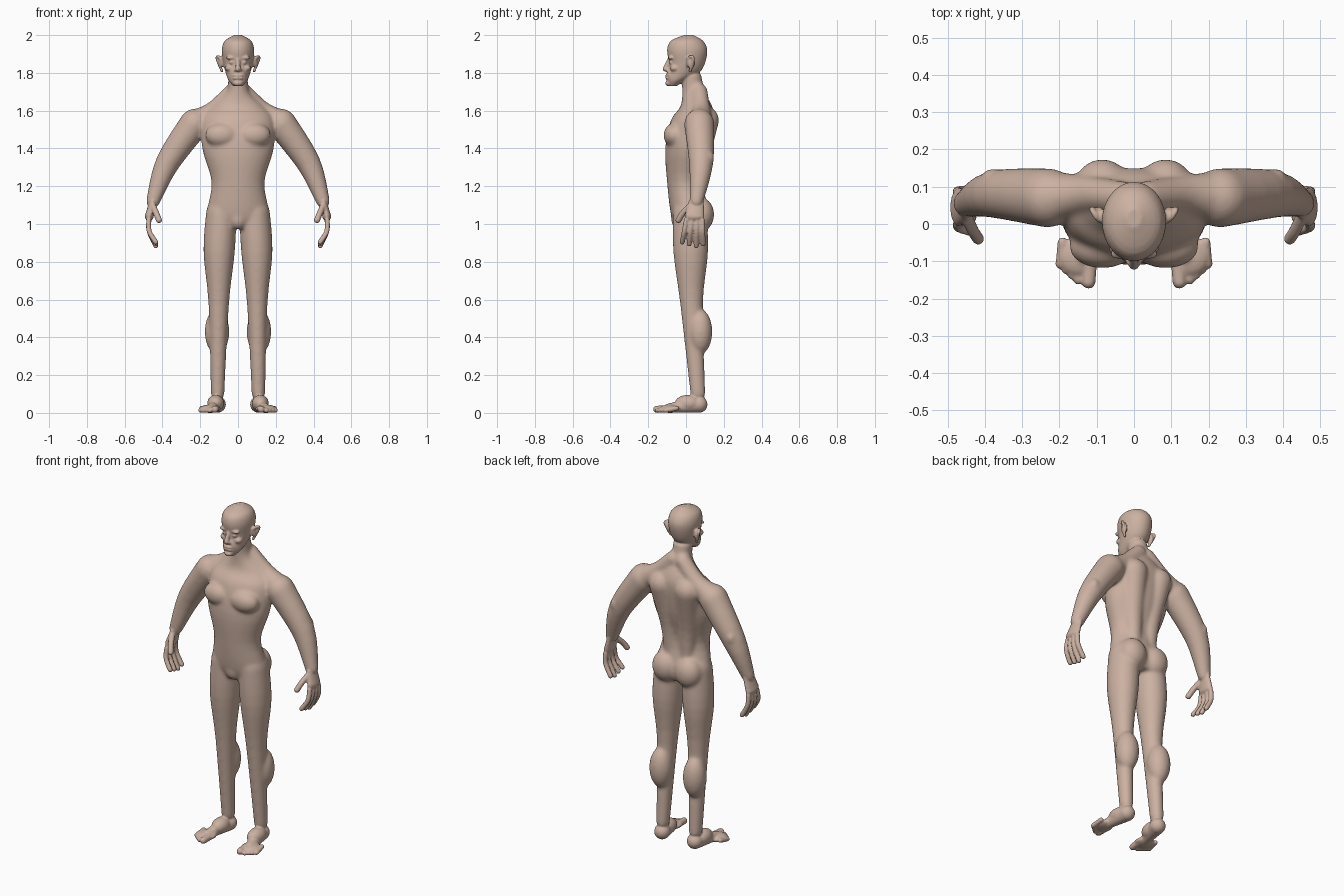
import bpy, bmesh
from math import cos, sin, pi
from mathutils import Matrix, Vector

if "Cube" in bpy.data.objects:
    bpy.data.objects.remove(bpy.data.objects["Cube"])

skin = bpy.data.materials.new("warm_skin")
skin.use_nodes = True
tone = (.6, .44, .36, 1)
skin.diffuse_color = tone
skin.node_tree.nodes["Principled BSDF"].inputs["Base Color"].default_value = tone

across, upward = Vector((1, 0, 0)), Vector((0, 0, 1))


def spline(rows, steps=4):
    """Catmull-Rom interpolation of whole section rows."""
    rows = [Vector(row) for row in rows]
    last = len(rows) - 1
    smooth = []
    for i in range(last):
        before, start, end, after = rows[max(i - 1, 0)], rows[i], rows[i + 1], rows[min(i + 2, last)]
        for k in range(steps):
            t = k / steps
            slope_in, slope_out = (end - before) / 2, (after - start) / 2
            hermite = start.lerp(end, t * t * (3 - 2 * t))
            smooth.append(hermite + slope_in * (t * (1 - t) ** 2) - slope_out * (t * t * (1 - t)))
    return smooth + [rows[last]]


def loft(bm, sections, side=1, level=None, sides=32):
    """Skin oval sections (x, y, z, radius across, radius the other way)."""
    sections = spline(sections)
    rings = []
    for i, section in enumerate(sections):
        ahead, behind = sections[min(i + 1, len(sections) - 1)], sections[max(i - 1, 0)]
        along = level or Vector((ahead - behind)[:3]).normalized()
        wide_axis = (across - along * across.dot(along)).normalized()
        deep_axis = wide_axis.cross(along)
        ring = []
        for k in range(sides):
            angle = 2 * pi * k / sides
            point = Vector(section[:3])
            point += wide_axis * (cos(angle) * section[3]) + deep_axis * (sin(angle) * section[4])
            ring.append(bm.verts.new((point.x * side, point.y, point.z)))
        rings.append(ring)
    for lower, upper in zip(rings, rings[1:]):
        for k in range(sides):
            following = (k + 1) % sides
            bm.faces.new((lower[k], lower[following], upper[following], upper[k]))
    bm.faces.new(rings[0])
    bm.faces.new(rings[-1])


def stack(bm, rows):
    """Level sections given as (height, half width, front, back)."""
    loft(bm, [(0, (front + back) / 2, height, half_width, (back - front) / 2)
              for height, half_width, front, back in rows], level=upward)


def ball(bm, centre, radii, side=1):
    x, y, z = centre
    place = Matrix.Translation((x * side, y, z)) @ Matrix.Diagonal((*radii, 1))
    bmesh.ops.create_uvsphere(bm, u_segments=20, v_segments=12, radius=1, matrix=place)


def tube(bm, joints, radii, side, wide=1):
    """Tapered limb through its joints, with rounded ends."""
    loft(bm, [(*joint, radius * wide, radius) for joint, radius in zip(joints, radii)], side)
    for joint, radius in ((joints[0], radii[0]), (joints[-1], radii[-1])):
        ball(bm, joint, (radius * wide, radius, min(radius, radius * wide)), side)


def rod(bm, joints, radius, side):
    tube(bm, joints, [radius] * len(joints), side)


def fuse(bm, name, voxel, passes):
    """Blend overlapping parts into one continuous smooth skin."""
    bmesh.ops.recalc_face_normals(bm, faces=bm.faces)
    mesh = bpy.data.meshes.new(name)
    bm.to_mesh(mesh)
    bm.free()
    obj = bpy.data.objects.new(name, mesh)
    bpy.context.collection.objects.link(obj)
    remesh = obj.modifiers.new("blend", "REMESH")
    remesh.mode = "VOXEL"
    remesh.voxel_size = voxel
    soften = obj.modifiers.new("soften", "SMOOTH")
    soften.factor = .5
    soften.iterations = passes
    graph = bpy.context.evaluated_depsgraph_get()
    blended = bpy.data.meshes.new_from_object(obj.evaluated_get(graph))
    obj.modifiers.clear()
    obj.data = blended
    bpy.data.meshes.remove(mesh)
    return obj


# Joints of the left side; the right side mirrors them
shoulder, elbow, wrist = (.23, .07, 1.53), (.375, .08, 1.32), (.45, .055, 1.12)
hip, thigh, knee, ankle = (.088, .02, 1.06), (.1, .025, .85), (.102, .03, .57), (.108, .063, .1)
heel, knuckles = (.108, .07, .045), (.47, .045, 1.04)

# Torso and neck
bm = bmesh.new()
stack(bm, [(1.8, .055, -.03, .08), (1.7, .06, -.02, .1), (1.62, .14, -.03, .14),
           (1.55, .19, -.08, .15), (1.4, .19, -.11, .13), (1.22, .14, -.1, .09),
           (1.05, .165, -.08, .12), (.98, .11, -.05, .1)])
ball(bm, (0, -.04, 1.03), (.05, .04, .06))

for side in (1, -1):
    # Chest, seat, back and neck muscles
    ball(bm, (.085, -.06, 1.47), (.09, .06, .065), side)
    ball(bm, (.075, .08, 1.05), (.08, .07, .09), side)
    tube(bm, [(.085, .1, 1.55), (.06, .06, 1.3), (.05, .06, 1.1)], [.075, .055, .04], side)
    tube(bm, [(.03, .07, 1.7), (.13, .08, 1.6), shoulder], [.045, .05, .075], side)
    # Arm with the point of the elbow
    tube(bm, [shoulder, elbow, wrist], [.08, .064, .037], side)
    ball(bm, (.385, .12, 1.35), (.025, .03, .035), side)
    # Leg with calf and kneecap
    tube(bm, [hip, thigh, knee, ankle], [.09, .092, .06, .04], side, wide=.9)
    ball(bm, (.111, .075, .43), (.066, .065, .12), side)
    ball(bm, (.102, 0, .58), (.035, .03, .04), side)

base = fuse(bm, "base", .008, 14)
bm = bmesh.new()
bm.from_mesh(base.data)
bpy.data.meshes.remove(base.data)

# Skull and jaw
stack(bm, [(1.73, .025, -.09, -.05), (1.76, .05, -.1, 0), (1.8, .065, -.1, .07),
           (1.85, .078, -.09, .1), (1.92, .086, -.1, .113), (1.97, .07, -.08, .09),
           (2, .02, -.01, .04)])

# Nose, lips and chin
tube(bm, [(0, -.09, 1.87), (0, -.11, 1.82)], [.01, .014], 1)
for lip_height in (1.787, 1.772):
    ball(bm, (0, -.094, lip_height), (.032, .016, .008))
ball(bm, (0, -.09, 1.745), (.026, .02, .016))

for side in (1, -1):
    # Brow, eye, cheek, nostril and mouth fold
    ball(bm, (.036, -.08, 1.88), (.028, .015, .01), side)
    ball(bm, (.033, -.077, 1.855), (.014, .014, .011), side)
    ball(bm, (.046, -.06, 1.825), (.022, .025, .018), side)
    ball(bm, (.014, -.1, 1.816), (.009, .01, .008), side)
    rod(bm, [(.02, -.094, 1.81), (.034, -.085, 1.785), (.028, -.083, 1.755)], .007, side)
    # Ear: rim around a thin bowl
    rod(bm, [(.08, .01, 1.84), (.095, .012, 1.88), (.113, .04, 1.88), (.085, .022, 1.81)], .008, side)
    ball(bm, (.093, .027, 1.855), (.012, .02, .035), side)
    # Hand: flat palm, four curled fingers and thumb
    tube(bm, [wrist, knuckles], [.04, .052], side, wide=.45)
    for i in range(4):
        root, tip = .002 + i * .028, i * .037 - .02
        low = .87 + .01 * abs(i - 2)
        rod(bm, [(.472, root, 1.02), (.47, (root + tip) / 2, .96), (.435, tip, low + .014)], .0135, side)
    rod(bm, [(.452, .025, 1.1), (.432, -.018, 1.055), (.418, -.04, 1.02)], .016, side)
    # Foot: sole, instep and forefoot
    tube(bm, [heel, (.14, -.09, .025)], [.044, .025], side)
    ball(bm, (.118, .01, .05), (.045, .07, .045), side)
    ball(bm, (.147, -.085, .022), (.056, .055, .022), side)
    # Toes, the big one first
    rod(bm, [(.118, -.1, .022), (.122, -.155, .019)], .019, side)
    for i in range(4):
        x, y = .15 + i * .016, i * .014 - .15
        rod(bm, [(x - .006, y + .06, .025), (x, y, .013)], .013, side)

# Final skin
body = fuse(bm, "body", .005, 4)
body.data.materials.clear()
body.data.materials.append(skin)
body.data.polygons.foreach_set("material_index", [0] * len(body.data.polygons))
body.data.shade_smooth()
